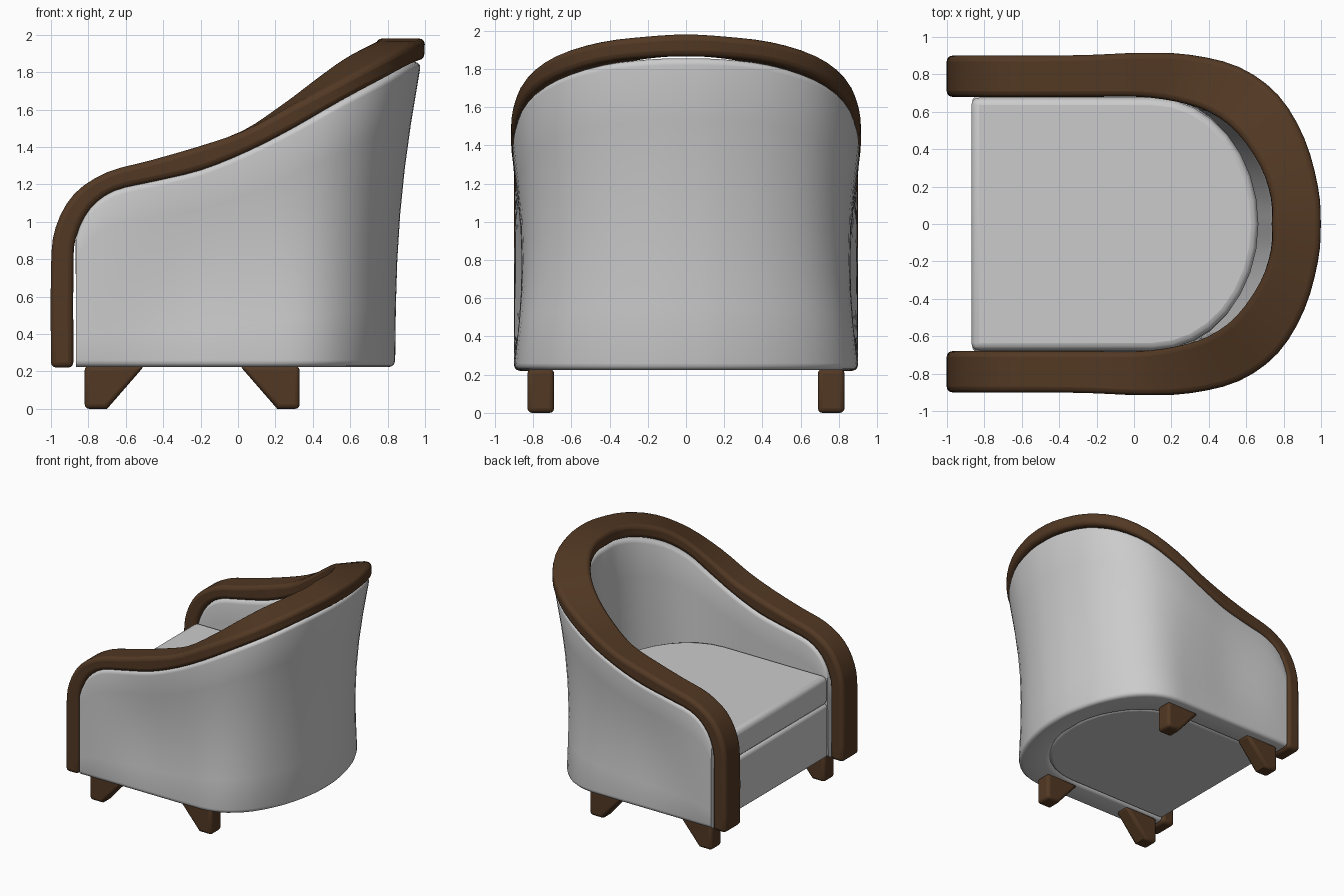
import bpy, bmesh, math

if "Cube" in bpy.data.objects:
    bpy.data.objects.remove(bpy.data.objects["Cube"])

def mat(name, col):
    m = bpy.data.materials.new(name)
    m.diffuse_color = (*col, 1)
    m.use_nodes = True
    m.node_tree.nodes["Principled BSDF"].inputs["Base Color"].default_value = m.diffuse_color
    return m

FABRIC = mat("grey fabric", (0.60, 0.60, 0.60))
WOOD = mat("dark wood", (0.085, 0.040, 0.017))

def make(name, bm, material, bevel=0.0, segs=3, angle=35):
    bmesh.ops.recalc_face_normals(bm, faces=bm.faces)
    me = bpy.data.meshes.new(name)
    bm.to_mesh(me)
    bm.free()
    ob = bpy.data.objects.new(name, me)
    bpy.context.collection.objects.link(ob)
    me.materials.append(material)
    if bevel:
        b = ob.modifiers.new("round", 'BEVEL')
        b.width, b.segments, b.limit_method = bevel, segs, 'ANGLE'
        b.angle_limit = math.radians(50)
    bpy.ops.object.select_all(action='DESELECT')
    ob.select_set(True)
    bpy.context.view_layer.objects.active = ob
    bpy.ops.object.shade_smooth_by_angle(angle=math.radians(angle))
    return ob

def loft(rings):
    """Skin closed rings and cap both ends."""
    bm = bmesh.new()
    vs = [[bm.verts.new(p) for p in r] for r in rings]
    n = len(vs[0])
    for a, b in zip(vs, vs[1:]):
        for i in range(n):
            j = (i + 1) % n
            bm.faces.new((a[i], a[j], b[j], b[i]))
    bm.faces.new(vs[0])
    bm.faces.new(vs[-1][::-1])
    return bm

def smooth(pts, sub):
    """Catmull-Rom through tuples of numbers."""
    out = []
    for k in range(len(pts) - 1):
        p0, p1, p2 = pts[max(k - 1, 0)], pts[k], pts[k + 1]
        p3 = pts[min(k + 2, len(pts) - 1)]
        for s in range(sub):
            t = s / sub
            out.append(tuple(0.5 * (2 * b + (c - a) * t + (2 * a - 5 * b + 4 * c - d) * t * t
                       + (3 * b - a - 3 * c + d) * t ** 3) for a, b, c, d in zip(p0, p1, p2, p3)))
    return out + [pts[-1]]

def mirror_y(rings):
    return rings + [[(x, -y, z) for x, y, z in r] for r in rings[-2::-1]]

# Rail stations: lower x,z / upper x,z / outer y / inner y / inner x shift
S = [(-.88, .22, -1, .22, .90, .68, 0), (-.88, .75, -1, .75, .90, .68, 0),
     (-.865, .92, -.975, .97, .90, .68, 0), (-.79, 1.07, -.875, 1.15, .90, .68, 0),
     (-.66, 1.165, -.70, 1.265, .90, .68, 0), (-.45, 1.215, -.47, 1.328, .90, .68, 0),
     (-.20, 1.275, -.22, 1.40, .905, .68, 0), (.05, 1.375, .03, 1.485, .915, .68, -.01),
     (.30, 1.50, .29, 1.62, .905, .655, -.07), (.56, 1.645, .56, 1.76, .84, .60, -.16),
     (.77, 1.755, .77, 1.87, .69, .49, -.22), (.91, 1.83, .91, 1.94, .46, .31, -.235),
     (.98, 1.86, .985, 1.97, .20, .14, -.25), (.995, 1.865, 1, 1.98, 0, 0, -.26)]
# Mirrored ghost point keeps the curve level across the centre line
ghost = list(S[-2])
ghost[4], ghost[5] = -ghost[4], -ghost[5]
ST = smooth(S + [tuple(ghost)], 3)[:-3]

# Wooden rail
rail = [[(lx, oy, lz), (ux, oy, uz), (ux + dx, iy, uz), (lx + dx, iy, lz)]
        for lx, lz, ux, uz, oy, iy, dx in ST]
make("wooden_rail", loft(mirror_y(rail)), WOOD, 0.03)

# Upholstered wall: U-shaped, rounded edges, gently waisted
def sstep(a, b, x):
    t = min(max((x - a) / (b - a), 0), 1)
    return t * t * (3 - 2 * t)

def wall_ring(st):
    lx, lz, _, _, oy, iy, dx = st
    lz -= 0.015 * sstep(0, 1, lx) - 0.005
    z0 = 0.225
    k = sstep(0.1, 1.0, lx)
    ramp = sstep(-.8, -.2, lx)
    top_o, bot_o = (lx - .015 * k, oy - .005), (lx - .155 * k, min(oy, .90))
    top_i, bot_i = (lx + dx + .01, iy), (lx + dx - .09 * k, iy)

    def pt(v, w):  # v: height 0-1, w: 0 outer, 1 inner
        o = [b + (t - b) * v for b, t in zip(bot_o, top_o)]
        i = [b + (t - b) * v for b, t in zip(bot_i, top_i)]
        w = w + (1 - w) * .2 * ramp * math.sin(math.pi * v)
        return (o[0] + (i[0] - o[0]) * w, o[1] + (i[1] - o[1]) * w, z0 + (lz - z0) * v)

    e = .035 / (lz - z0)
    r = .15
    arc = [(e * (1 - math.sin(a)), r * (1 - math.cos(a))) for a in (math.pi / 2, math.pi / 3, math.pi / 6, 0)]
    up = [(v, w) for v, w in arc] + [(v, 0) for v in (.2, .35, .5, .65, .8)]
    up += [(1 - v, w) for v, w in arc[::-1]]
    return [pt(v, w) for v, w in up] + [pt(v, 1 - w) for v, w in up[::-1]]

make("upholstered_wall", loft(mirror_y([wall_ring(s) for s in ST[6:]])), FABRIC, 0, angle=50)

# Seat base and cushion share a D-shaped outline
def d_block(name, z0, z1, front, back, half, bevel):
    pts = [(front, -half)]
    for i in range(17):
        a = -math.pi / 2 + math.pi * i / 16
        pts.append((.1 + (back - .1) * math.cos(a), half * math.sin(a)))
    pts.append((front, half))
    make(name, loft([[(x, y, z) for x, y in pts] for z in (z0, z1)]), FABRIC, bevel)

d_block("seat_base", .235, .69, -.865, .66, .685, .03)
d_block("seat_cushion", .69, .93, -.87, .665, .675, .04)

# Four wedge feet
def foot(name, xs, side):
    ring = [(xs[0], .23), (xs[0], 0), (xs[1], 0), (xs[2], .23)]
    make(name, loft([[(x, side * y, z) for x, z in ring] for y in (.69, .83)]), WOOD, .025)

for side, label in ((-1, "right"), (1, "left")):
    foot("front_foot_" + label, (-.82, -.70, -.50), side)
    foot("rear_foot_" + label, (.33, .21, .01), side)
